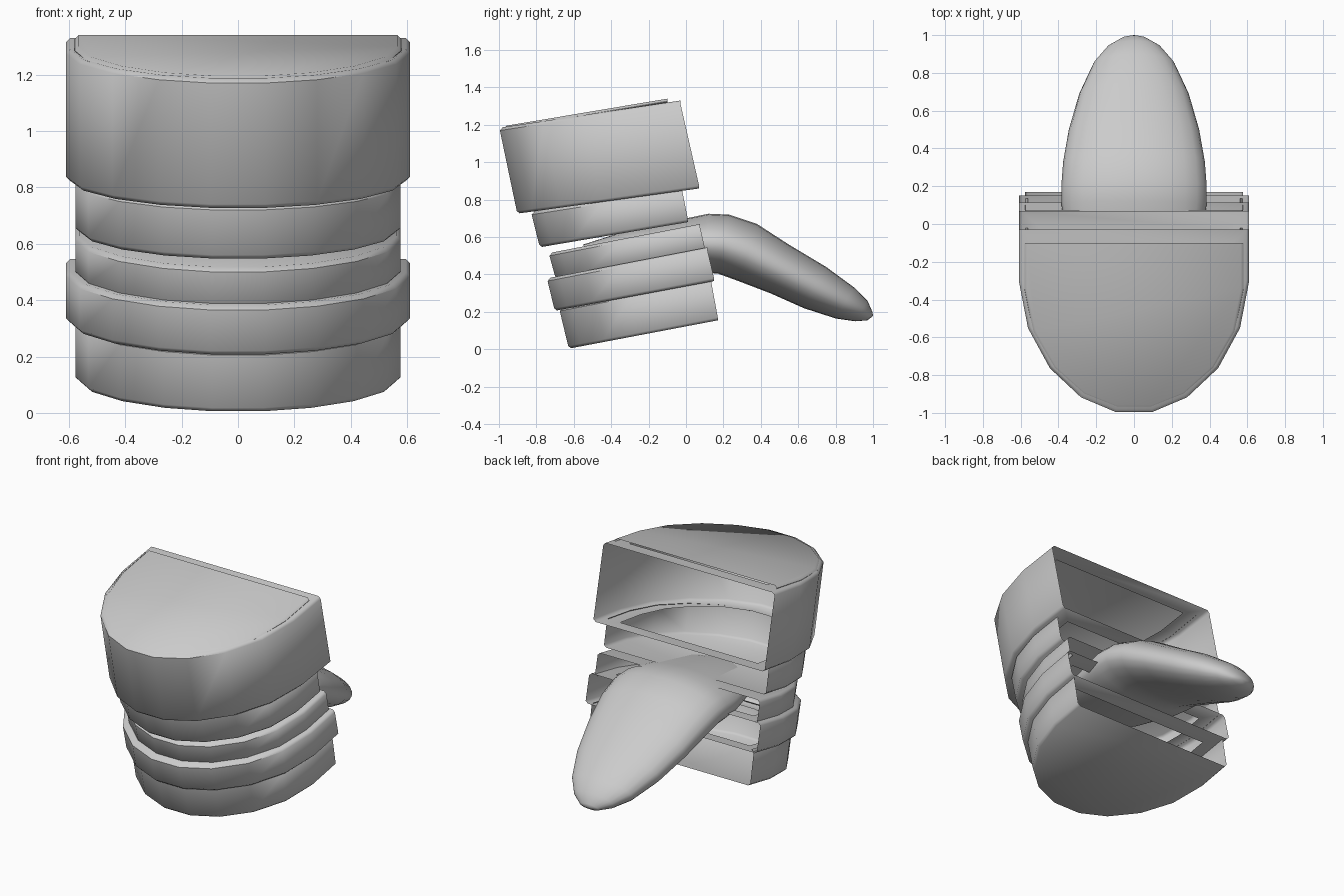
import bpy, bmesh, math

if "Cube" in bpy.data.objects:
    bpy.data.objects.remove(bpy.data.objects["Cube"])

# Half of the rounded D outline: (share of half width, share of depth from back to front)
HALF = [(1, 0), (1, .28), (.92, .54), (.73, .76), (.46, .92), (.16, 1)]
OUTLINE = HALF + [(-x, d) for x, d in reversed(HALF)]


def finish(name, bm, angle):
    bmesh.ops.recalc_face_normals(bm, faces=bm.faces)
    mesh = bpy.data.meshes.new(name)
    bm.to_mesh(mesh)
    bm.free()
    ob = bpy.data.objects.new(name, mesh)
    bpy.context.collection.objects.link(ob)
    bpy.ops.object.select_all(action='DESELECT')
    ob.select_set(True)
    bpy.context.view_layer.objects.active = ob
    bpy.ops.object.shade_smooth_by_angle(angle=math.radians(angle))
    return ob


def bridge(bm, a, b, closed):
    n = len(a)
    for i in range(n if closed else n - 1):
        j = (i + 1) % n
        bm.faces.new((a[i], a[j], b[j], b[i]))


def band(name, half, top, bottom, top_end=None, bottom_end=None):
    """D-shaped wall, open at the back; each edge is (front y, front z, back y, back z).
    An end is 'cap' (closed), 'ledge' (inward ring) or None."""
    bm = bmesh.new()

    def ring(edge, t=0, inset=0, back=0):
        fy, fz, by, bz = edge
        slope = (bz - fz) / (by - fy)
        out = []
        for x, d in OUTLINE:
            y = by - back + (fy + inset - by + back) * d
            z = fz + (y - fy) * slope + t
            out.append(bm.verts.new((x * (half - inset), y, z)))
        return out

    r = .015
    rings = [ring(top, 0, r), ring(top, -r), ring(bottom, r), ring(bottom, 0, r)]
    for a, b in zip(rings, rings[1:]):
        bridge(bm, a, b, False)
    for end, edge, outer in ((top_end, top, rings[0]), (bottom_end, bottom, rings[-1])):
        if end == 'cap':
            bm.faces.new(outer)
        elif end == 'ledge':
            bridge(bm, outer, ring(edge, 0, .12, .1), True)
    return finish(name, bm, 50)


# Upper jaw: lid, gum shell and teeth row
band("upper_lid", .58, (-.975, 1.193, -.10, 1.34), (-.975, 1.165, -.10, 1.312), 'cap')
band("upper_gum", .61, (-.995, 1.185, -.03, 1.33), (-.905, .725, .07, .86), 'ledge', 'ledge')
band("upper_teeth", .577, (-.825, .735, -.02, .86), (-.785, .545, .01, .68), None, 'cap')

# Lower jaw: teeth row, gum band and base
band("lower_teeth", .577, (-.73, .515, .075, .67), (-.70, .375, .10, .53), 'cap', None)
band("lower_gum", .61, (-.74, .38, .115, .545), (-.705, .205, .15, .365), 'ledge', 'ledge')
band("lower_base", .577, (-.675, .22, .135, .375), (-.63, .003, .17, .155), None, 'cap')

# Tongue: sections as top y, top z, bottom y, bottom z, half width
SECTIONS = [
    (-.55, .56, -.53, .52, .12), (-.30, .64, -.28, .48, .30),
    (0, .70, 0, .42, .37), (.12, .725, .10, .41, .385),
    (.23, .72, .17, .405, .385), (.38, .67, .28, .365, .375),
    (.55, .56, .45, .30, .345), (.75, .44, .63, .22, .29),
    (.90, .33, .80, .165, .215), (.97, .26, .905, .15, .14),
    (.997, .20, .97, .155, .065),
]
bm = bmesh.new()
loops = []
for ty, tz, by, bz, w in SECTIONS:
    loop = []
    for k in range(24):
        a = math.tau * k / 24
        s = math.sin(a)
        loop.append(bm.verts.new((w * math.cos(a),
                                  (ty + by) / 2 + s * (ty - by) / 2,
                                  (tz + bz) / 2 + s * (tz - bz) / 2)))
    loops.append(loop)
for a, b in zip(loops, loops[1:]):
    bridge(bm, a, b, True)
bm.faces.new(loops[0])
tip = bm.verts.new((0, 1, .178))
for i in range(24):
    bm.faces.new((loops[-1][i], loops[-1][(i + 1) % 24], tip))
finish("tongue", bm, 80)
